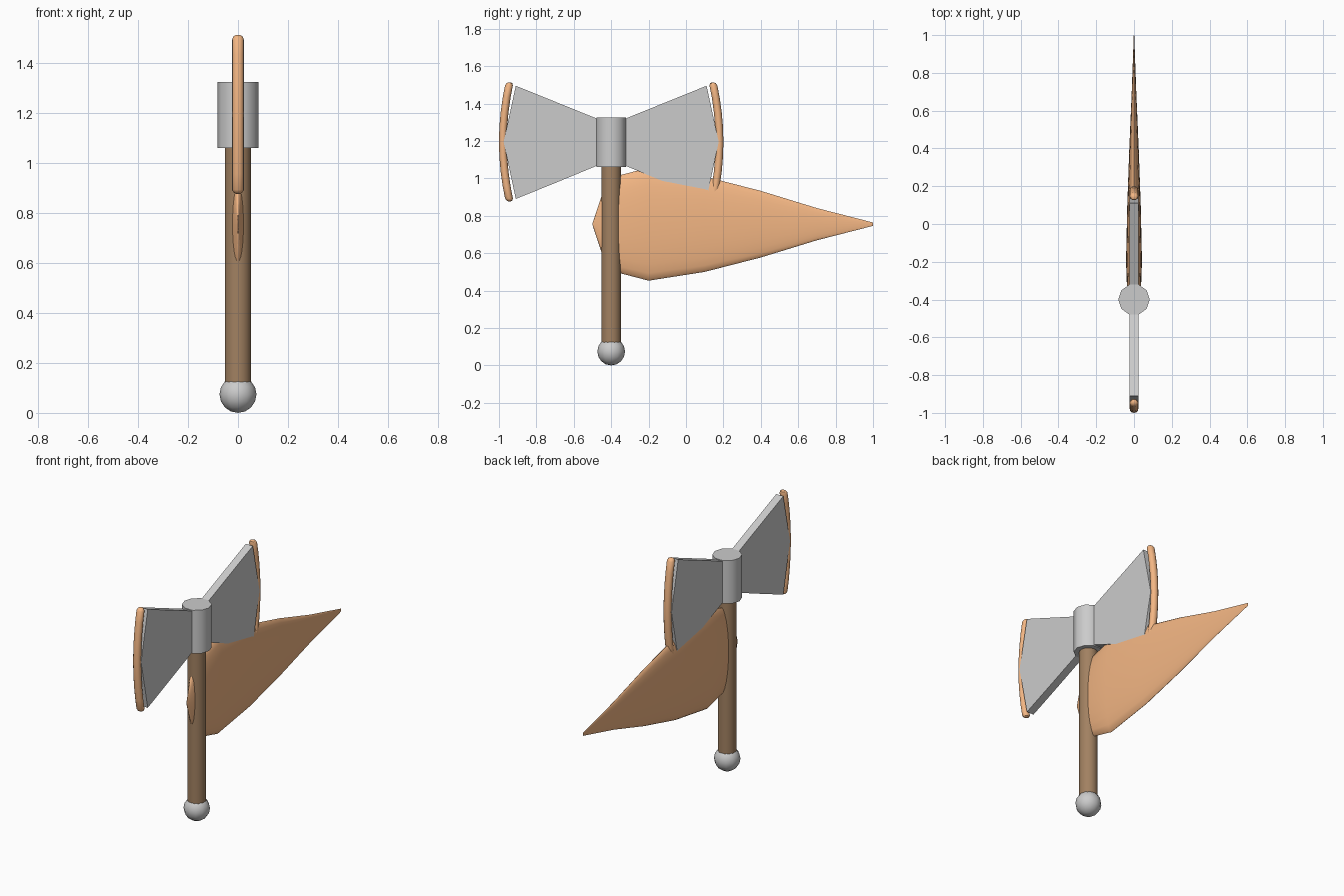
import bpy, bmesh
from math import sin, cos, pi, radians

if "Cube" in bpy.data.objects:
    bpy.data.objects.remove(bpy.data.objects["Cube"])

AXIS_Y = -0.4  # handle centre line


def material(name, rgb):
    m = bpy.data.materials.new(name)
    m.diffuse_color = (*rgb, 1)
    m.use_nodes = True
    m.node_tree.nodes["Principled BSDF"].inputs["Base Color"].default_value = m.diffuse_color
    return m


orange = material("orange", (0.90, 0.47, 0.23))
brown = material("brown", (0.36, 0.22, 0.12))


def finish(ob, name, mat=None, smooth=True):
    ob.name = name
    if mat:
        ob.data.materials.append(mat)
    if smooth:
        bpy.ops.object.select_all(action='DESELECT')
        ob.select_set(True)
        bpy.context.view_layer.objects.active = ob
        bpy.ops.object.shade_smooth_by_angle(angle=radians(40))


def from_bmesh(bm, name, mat=None, smooth=True):
    bmesh.ops.recalc_face_normals(bm, faces=bm.faces[:])
    me = bpy.data.meshes.new(name)
    bm.to_mesh(me)
    bm.free()
    ob = bpy.data.objects.new(name, me)
    bpy.context.collection.objects.link(ob)
    finish(ob, name, mat, smooth)


def loft(name, rings, mat, along_y, sides=16):
    """Skin elliptical rings (y, z, half width in x, half size across)."""
    bm = bmesh.new()
    loops = []
    for y, z, rx, r in rings:
        loop = []
        for i in range(sides):
            c, s = cos(2 * pi * i / sides), sin(2 * pi * i / sides)
            co = (rx * c, y, z + r * s) if along_y else (rx * c, y + r * s, z)
            loop.append(bm.verts.new(co))
        loops.append(loop)
    for a, b in zip(loops, loops[1:]):
        for i in range(sides):
            j = (i + 1) % sides
            bm.faces.new((a[i], a[j], b[j], b[i]))
    bm.faces.new(loops[0])
    bm.faces.new(loops[-1])
    from_bmesh(bm, name, mat)


def cylinder(name, r, z0, z1, sides, mat=None):
    bpy.ops.mesh.primitive_cylinder_add(vertices=sides, radius=r, depth=z1 - z0,
                                        location=(0, AXIS_Y, (z0 + z1) / 2),
                                        rotation=(0, 0, pi / 2))
    finish(bpy.context.object, name, mat)


# Handle, head collar and pommel
cylinder("handle", 0.053, 0.08, 1.2, 16, brown)
cylinder("collar", 0.083, 1.06, 1.325, 10)
bpy.ops.mesh.primitive_uv_sphere_add(segments=12, ring_count=8, radius=0.074,
                                     location=(0, AXIS_Y, 0.074))
finish(bpy.context.object, "pommel")

# Mirrored axe blades and the curved edge bars in front of them
profile = [(0.03, 1.30), (0.07, 1.317), (0.30, 1.41), (0.51, 1.495), (0.575, 1.195),
           (0.51, 0.89), (0.30, 0.975), (0.07, 1.07), (0.03, 1.08)]
for side, label in ((1, "back"), (-1, "front")):
    bm = bmesh.new()
    face = bm.faces.new([bm.verts.new((-0.024, AXIS_Y + side * d, z)) for d, z in profile])
    ext = bmesh.ops.extrude_face_region(bm, geom=[face], use_keep_orig=True)
    moved = [g for g in ext["geom"] if isinstance(g, bmesh.types.BMVert)]
    bmesh.ops.translate(bm, verts=moved, vec=(0.048, 0, 0))
    from_bmesh(bm, label + "_blade", smooth=False)

    rings = []
    for t, k in [(-1, .3), (-.985, .75), (-.95, 1), (-.75, 1), (-.5, 1), (-.25, 1), (0, 1),
                 (.25, 1), (.5, 1), (.75, 1), (.95, 1), (.985, .75), (1, .3)]:
        d = 0.579 - 0.036 * t * t
        rings.append((AXIS_Y + side * d, 1.195 + 0.318 * t, 0.023 * k, 0.021 * k))
    loft(label + "_edge_bar", rings, orange, False, 12)

# Flat leaf-shaped spike passing through the handle
leaf = [(-0.5, 0.004), (-0.45, 0.155), (-0.36, 0.26), (-0.2, 0.302), (0.1, 0.255),
        (0.4, 0.178), (0.7, 0.086), (1.0, 0.009)]
loft("leaf_spike", [(y, 0.755, 0.14 * r, r) for y, r in leaf], orange, True, 24)
